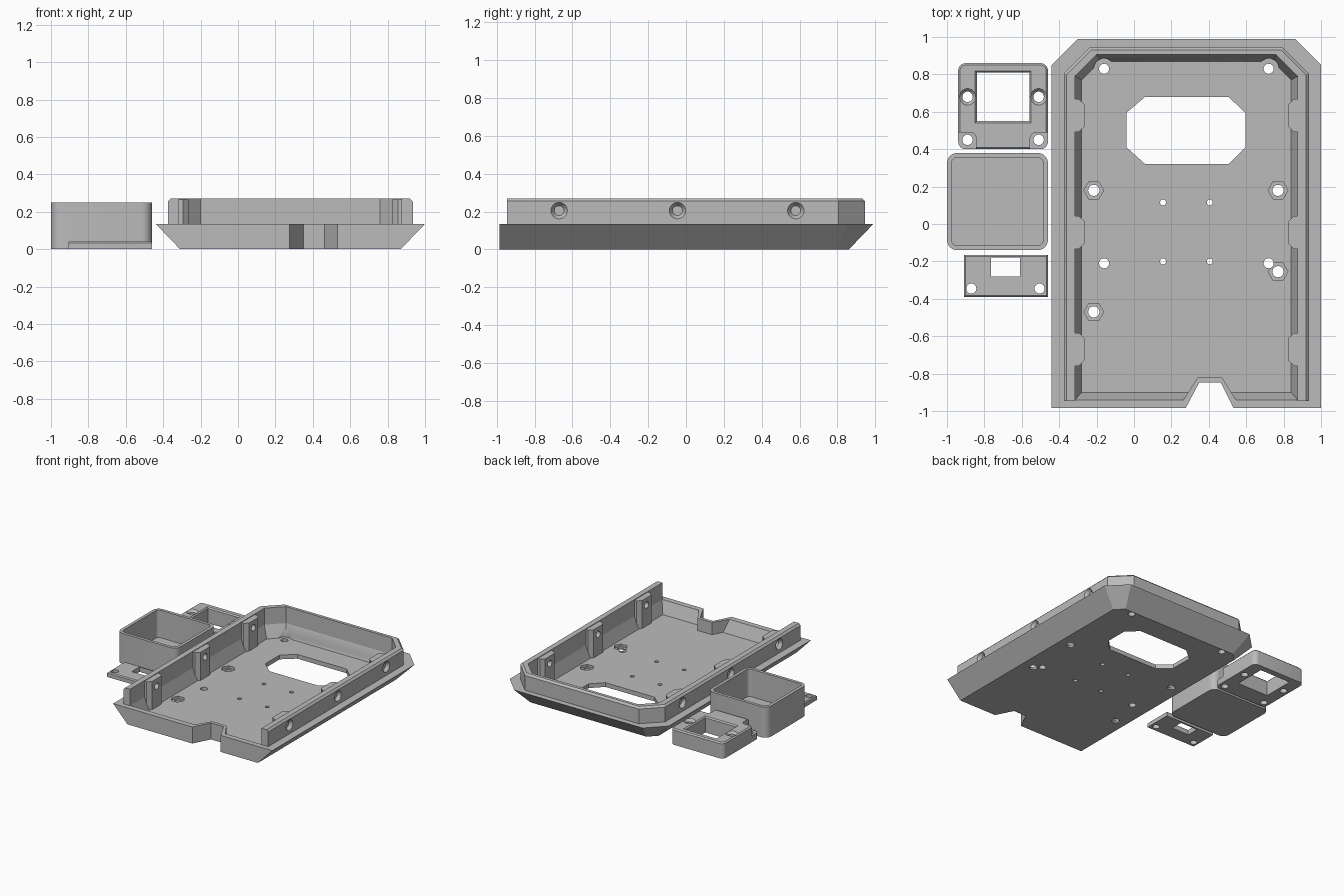
import bpy, bmesh, math
from mathutils import Matrix, Vector

if "Cube" in bpy.data.objects:
    bpy.data.objects.remove(bpy.data.objects["Cube"])

grey = bpy.data.materials.new("mid grey")
grey.diffuse_color = (0.5, 0.5, 0.5, 1)
grey.use_nodes = True
grey.node_tree.nodes["Principled BSDF"].inputs["Base Color"].default_value = grey.diffuse_color


def finish(name, bm):
    bmesh.ops.recalc_face_normals(bm, faces=bm.faces)
    me = bpy.data.meshes.new(name)
    bm.to_mesh(me)
    bm.free()
    ob = bpy.data.objects.new(name, me)
    me.materials.append(grey)
    bpy.context.collection.objects.link(ob)
    return ob


def loft(name, *rings):
    """Closed solid through (outline, z) rings with equal point counts."""
    bm = bmesh.new()
    loops = [[bm.verts.new((x, y, z)) for x, y in pts] for pts, z in rings]
    n = len(loops[0])
    for a, b in zip(loops, loops[1:]):
        for i in range(n):
            j = (i + 1) % n
            bm.faces.new((a[i], a[j], b[j], b[i]))
    bm.faces.new(loops[0])
    bm.faces.new(loops[-1])
    return finish(name, bm)


def cone(loc, r1, r2, depth, axis=(0, 0, 1), sides=24):
    """Round or hexagonal solid centred on loc."""
    bm = bmesh.new()
    rot = Vector((0, 0, 1)).rotation_difference(Vector(axis)).to_matrix().to_4x4()
    bmesh.ops.create_cone(bm, cap_ends=True, segments=sides, radius1=r1, radius2=r2,
                          depth=depth, matrix=Matrix.Translation(loc) @ rot)
    return finish("cutter", bm)


def combine(ob, other, op="DIFFERENCE"):
    mod = ob.modifiers.new("cut", 'BOOLEAN')
    mod.operation, mod.solver, mod.object = op, 'EXACT', other
    bpy.context.view_layer.objects.active = ob
    bpy.ops.object.modifier_apply(modifier=mod.name)
    bpy.data.objects.remove(other)


def rect(x0, x1, y0, y1):
    return [(x0, y0), (x1, y0), (x1, y1), (x0, y1)]


def tray_outline(x0, x1, y0, y1, c):
    """Rectangle with the two back corners cut."""
    return [(x0, y0), (x1, y0), (x1, y1 - c), (x1 - c, y1), (x0 + c, y1), (x0, y1 - c)]


def round_rect(x0, x1, y0, y1, r, n=6):
    pts = []
    corners = [(x1 - r, y1 - r), (x0 + r, y1 - r), (x0 + r, y0 + r), (x1 - r, y0 + r)]
    for k, (cx, cy) in enumerate(corners):
        for i in range(n + 1):
            a = math.pi / 2 * (k + i / n)
            pts.append((cx + r * math.cos(a), cy + r * math.sin(a)))
    return pts


def smooth(ob):
    bpy.ops.object.select_all(action='DESELECT')
    ob.select_set(True)
    bpy.context.view_layer.objects.active = ob
    bpy.ops.object.shade_smooth_by_angle(angle=math.radians(30))


# Lower tray with flared sides and back
tray = loft("lower_tray",
            (tray_outline(-0.31, 0.87, -0.985, 0.86, 0.065), 0),
            (tray_outline(-0.44, 1.0, -0.985, 0.99, 0.14), 0.135))


def cavity(x0, x1, y0, y1, c, nx):
    o = tray_outline(x0, x1, y0, y1, c)
    bump = [(0.405 - nx, y0), (0.34, -0.82), (0.47, -0.82), (0.405 + nx, y0)]
    return o[:1] + bump + o[1:]


floor_z = 0.035
low = cavity(-0.28, 0.84, -0.90, 0.87, 0.10, 0.11)
high = cavity(-0.315, 0.875, -0.94, 0.905, 0.115, 0.14)
combine(tray, loft("cutter", (low, floor_z), (high, 0.135), (high, 0.2)))

# Front cable notch
combine(tray, loft("cutter", *[([(0.263, -1.01), (0.545, -1.01), (0.463, -0.847),
                                 (0.349, -0.847)], z) for z in (-0.1, 0.2)]))
# Screen window
win = [(0.06, 0.32), (0.505, 0.32), (0.595, 0.41), (0.595, 0.595),
       (0.505, 0.68), (0.06, 0.68), (-0.04, 0.595), (-0.04, 0.41)]
combine(tray, loft("cutter", (win, -0.1), (win, 0.1)))

# Floor holes, back corner clearances and hexagonal nut recesses
for x in (-0.16, 0.72):
    combine(tray, cone((x, 0.83, floor_z + 0.1), 0.055, 0.055, 0.2))
    for y in (0.83, -0.21):
        combine(tray, cone((x, y, 0), 0.027, 0.027, 0.2))
for x in (0.155, 0.405):
    for y in (0.115, -0.2):
        combine(tray, cone((x, y, 0), 0.016, 0.016, 0.2))
for x, y in ((-0.215, 0.18), (0.77, 0.18), (0.77, -0.255), (-0.215, -0.47)):
    hexa = [(x + 0.053 * math.cos(k * math.pi / 3), y + 0.053 * math.sin(k * math.pi / 3))
            for k in range(6)]
    combine(tray, loft("cutter", (hexa, 0.015), (hexa, 0.08)))
    combine(tray, cone((x, y, 0), 0.03, 0.03, 0.2))
smooth(tray)

# Upright rim, open at the front
rim = loft("rim_wall",
           (tray_outline(-0.375, 0.935, -0.945, 0.945, 0.14), 0.135),
           (tray_outline(-0.375, 0.935, -0.945, 0.945, 0.14), 0.255),
           (tray_outline(-0.36, 0.92, -0.945, 0.93, 0.132), 0.27))
hole = tray_outline(-0.315, 0.875, -1.1, 0.905, 0.115)
combine(rim, loft("cutter", (hole, 0.1), (hole, 0.3)))

# Screw bosses on both side walls, with countersunk holes
for s in (-1, 1):
    for y in (-0.67, -0.045, 0.58):
        wall, face = 0.28 + s * 0.61, 0.28 + s * 0.545
        pts = [(wall, y - 0.088), (0.28 + s * 0.575, y - 0.088), (face, y - 0.06),
               (face, y + 0.06), (0.28 + s * 0.575, y + 0.088), (wall, y + 0.088)]
        combine(rim, loft("screw_boss", (pts, 0.03), (pts, 0.265)), 'UNION')
        combine(rim, cone((0.28 + s * 0.6, y, 0.205), 0.026, 0.026, 0.3, (1, 0, 0)))
        combine(rim, cone((0.28 + s * 0.645, y, 0.205), 0.026, 0.047, 0.03, (s, 0, 0)))
smooth(rim)

# Open box
box = loft("open_box", *[(round_rect(-1.0, -0.46, -0.14, 0.38, 0.055), z) for z in (0, 0.25)])
inner = round_rect(-0.975, -0.485, -0.115, 0.355, 0.03)
combine(box, loft("cutter", (inner, 0.025), (inner, 0.3)))
smooth(box)

# Bezel block with window, stepped front corners and screw holes
bezel = loft("bezel_block",
             (round_rect(-0.94, -0.46, 0.40, 0.86, 0.04), 0),
             (round_rect(-0.94, -0.46, 0.40, 0.86, 0.04), 0.12),
             (round_rect(-0.93, -0.47, 0.41, 0.85, 0.03), 0.13))
combine(bezel, loft("cutter", (rect(-0.84, -0.56, 0.55, 0.81), -0.1),
                    (rect(-0.84, -0.56, 0.55, 0.81), 0.12),
                    (rect(-0.85, -0.55, 0.54, 0.82), 0.131)))
for s in (-1, 1):
    xs = sorted((-0.70 + s * 0.145, -0.70 + s * 0.30))
    step = round_rect(xs[0], xs[1], 0.34, 0.49, 0.03)
    combine(bezel, loft("cutter", (step, 0.05), (step, 0.2)))
    for y in (0.45, 0.68):
        combine(bezel, cone((-0.70 + s * 0.19, y, 0.05), 0.028, 0.028, 0.3))
    combine(bezel, cone((-0.70 + s * 0.19, 0.68, 0.121), 0.028, 0.045, 0.02))
smooth(bezel)

# Small cover plate
plate = loft("cover_plate",
             (rect(-0.91, -0.46, -0.39, -0.165), 0),
             (rect(-0.91, -0.46, -0.39, -0.165), 0.032),
             (rect(-0.902, -0.468, -0.382, -0.173), 0.04))
combine(plate, loft("cutter", *[(rect(-0.765, -0.61, -0.28, -0.18), z) for z in (-0.1, 0.1)]))
for x in (-0.87, -0.505):
    combine(plate, cone((x, -0.345, 0), 0.027, 0.027, 0.2))
smooth(plate)
